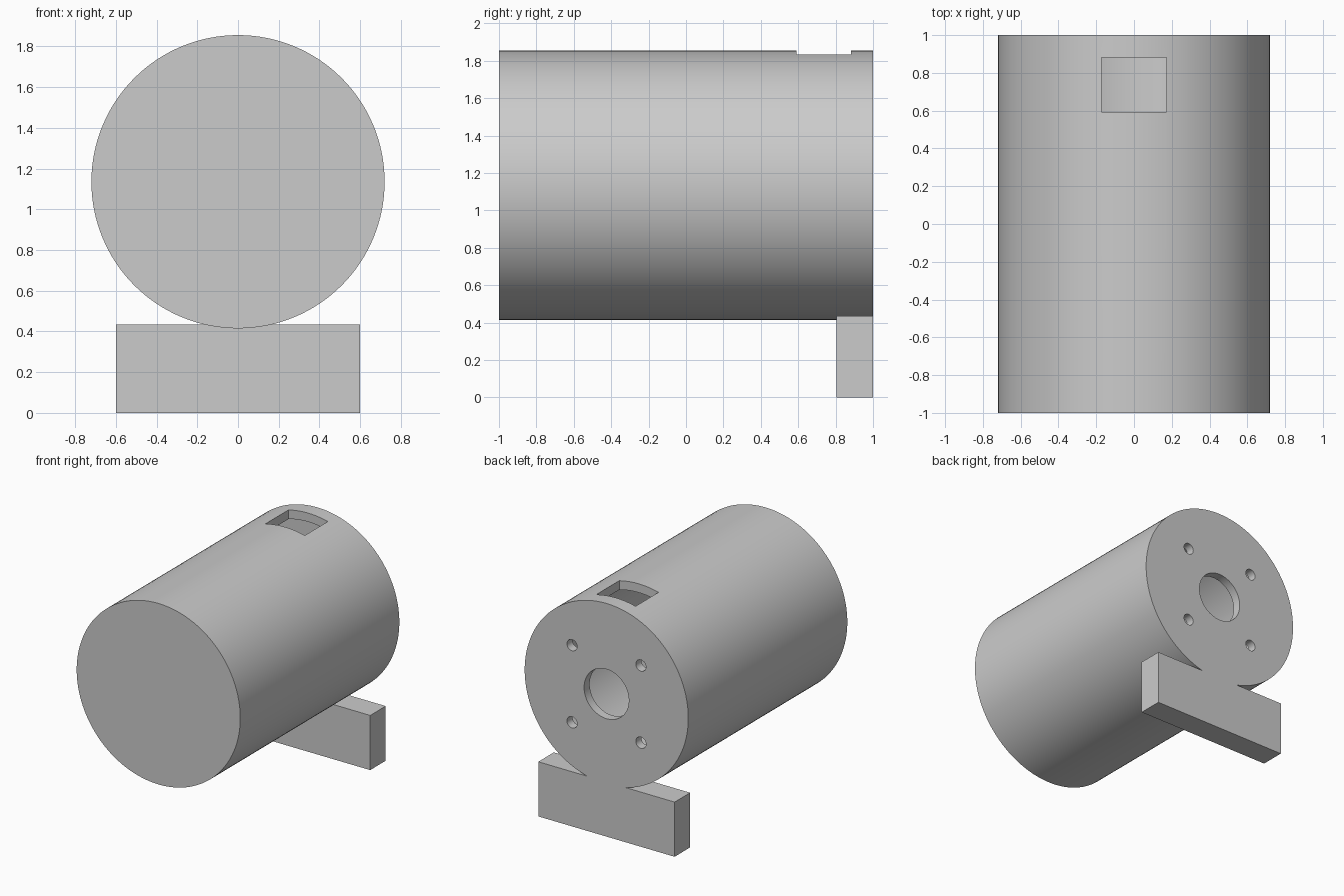
import bpy
import math

if "Cube" in bpy.data.objects:
    bpy.data.objects.remove(bpy.data.objects["Cube"], do_unlink=True)

RADIUS, AXIS_Z, WALL = 0.72, 1.135, 0.07

grey = bpy.data.materials.new("plain_grey")
grey.use_nodes = True
colour = (0.6, 0.6, 0.6, 1)
grey.diffuse_color = colour
grey.node_tree.nodes["Principled BSDF"].inputs["Base Color"].default_value = colour


def cylinder(name, radius, y0, y1, x=0, z=AXIS_Z, sides=128):
    """Cylinder lying along y."""
    bpy.ops.mesh.primitive_cylinder_add(
        vertices=sides, radius=radius, depth=y1 - y0,
        location=(x, (y0 + y1) / 2, z), rotation=(math.pi / 2, 0, 0))
    obj = bpy.context.object
    obj.name = name
    obj.data.materials.append(grey)
    return obj


def box(name, low, high):
    centre = [(a + b) / 2 for a, b in zip(low, high)]
    bpy.ops.mesh.primitive_cube_add(size=1, location=centre)
    obj = bpy.context.object
    obj.name = name
    obj.scale = [b - a for a, b in zip(low, high)]
    bpy.ops.object.transform_apply(location=False, rotation=False, scale=True)
    obj.data.materials.append(grey)
    return obj


def cut(target, cutter):
    """Subtract the cutter from the target and discard it."""
    cutter.hide_render = True
    mod = target.modifiers.new("cut", "BOOLEAN")
    mod.operation, mod.solver, mod.object = "DIFFERENCE", "EXACT", cutter
    bpy.context.view_layer.objects.active = target
    bpy.ops.object.modifier_apply(modifier=mod.name)
    bpy.data.objects.remove(cutter, do_unlink=True)


# Hollow drum with closed ends
drum = cylinder("drum", RADIUS, -1, 1)
cut(drum, cylinder("cavity", RADIUS - WALL, -1 + WALL, 1 - WALL))

# Central opening and four bolt holes in the back end
cut(drum, cylinder("centre_hole", 0.197, 0.8, 1.1, sides=64))
for sx in (-1, 1):
    for sz in (-1, 1):
        cut(drum, cylinder("bolt_hole", 0.045, 0.8, 1.1,
                           sx * 0.303, AXIS_Z + sz * 0.307, 32))

# Rectangular window through the top wall
cut(drum, box("window", (-0.173, 0.592, 1.6), (0.173, 0.882, 2)))

bpy.ops.object.select_all(action="DESELECT")
drum.select_set(True)
bpy.context.view_layer.objects.active = drum
bpy.ops.object.shade_smooth_by_angle(angle=math.radians(30))

# Foot under the back end, trimmed to the drum's curve
foot = box("foot", (-0.6, 0.805, 0), (0.6, 1, 0.435))
cut(foot, cylinder("foot_trim", RADIUS, 0.5, 1.2))
